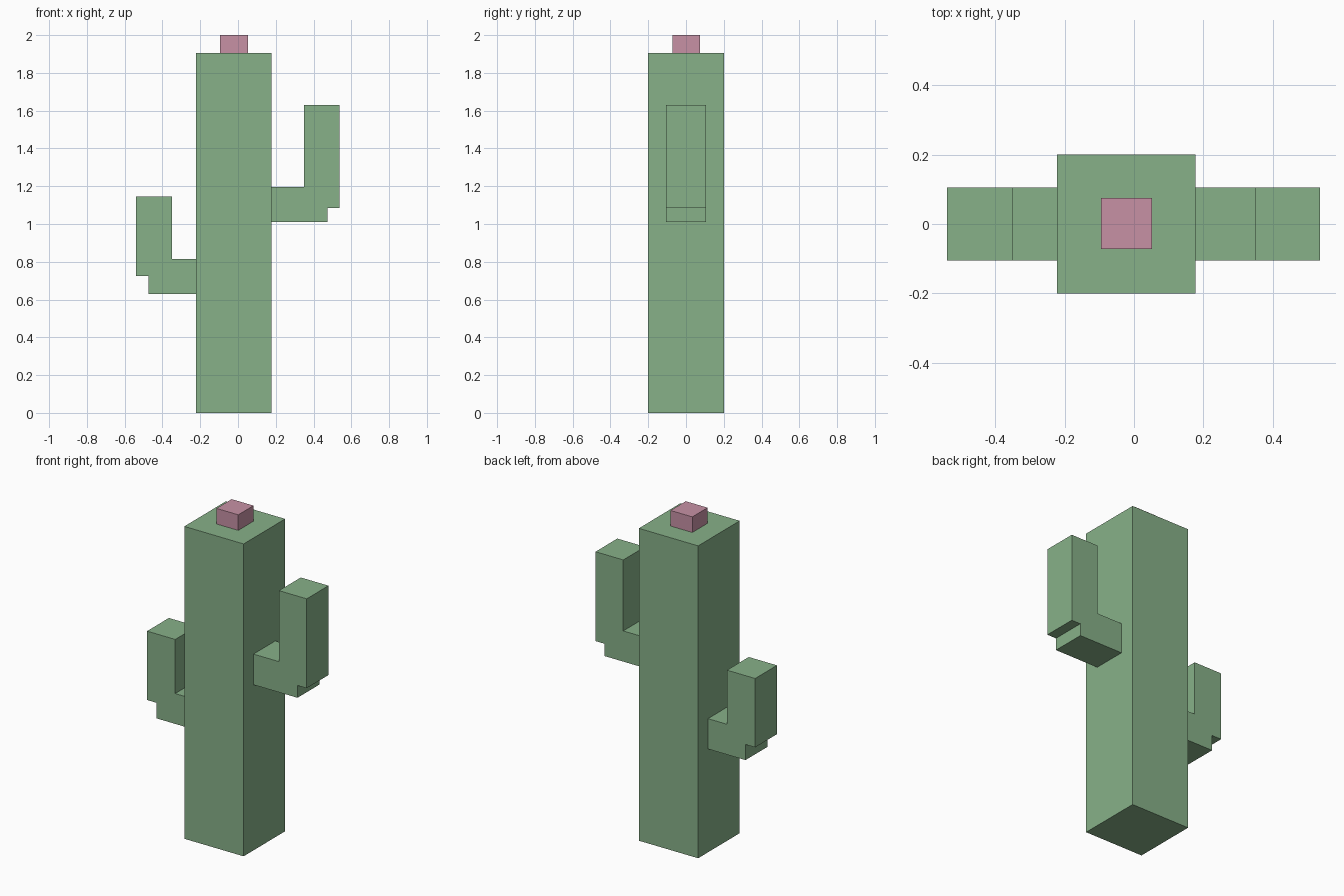
import bpy
import bmesh
from mathutils import Vector

old = bpy.data.objects.get("Cube")
if old:
    bpy.data.objects.remove(old, do_unlink=True)


def make_material(name, rgb):
    mat = bpy.data.materials.new(name)
    mat.use_nodes = True
    mat.diffuse_color = (*rgb, 1)
    shader = next(n for n in mat.node_tree.nodes if n.type == "BSDF_PRINCIPLED")
    shader.inputs["Base Color"].default_value = (*rgb, 1)
    return mat


def extrude_profile(name, outline, y_min, y_max, mat):
    """Extrude a closed x-z outline from y_min to y_max."""
    bm = bmesh.new()
    face = bm.faces.new([bm.verts.new((x, y_min, z)) for x, z in outline])
    result = bmesh.ops.extrude_face_region(bm, geom=[face])
    moved = [v for v in result["geom"] if isinstance(v, bmesh.types.BMVert)]
    bmesh.ops.translate(bm, verts=moved, vec=Vector((0, y_max - y_min, 0)))
    # Close the front, which the extrusion may leave open or keep
    holes = [e for e in bm.edges if e.is_boundary]
    if holes:
        bmesh.ops.holes_fill(bm, edges=holes)
    bmesh.ops.recalc_face_normals(bm, faces=bm.faces)
    mesh = bpy.data.meshes.new(name)
    bm.to_mesh(mesh)
    bm.free()
    mesh.materials.append(mat)
    obj = bpy.data.objects.new(name, mesh)
    bpy.context.collection.objects.link(obj)
    return obj


def block(name, x0, x1, y0, y1, z0, z1, mat):
    return extrude_profile(name, [(x0, z0), (x1, z0), (x1, z1), (x0, z1)], y0, y1, mat)


def arm(name, side, root, outer, bottom, step, shelf, top):
    """Stepped elbow: a short branch out of the trunk and an upright."""
    outline = [(root, bottom), (0.475, bottom), (0.475, step), (outer, step),
               (outer, top), (0.35, top), (0.35, shelf), (root, shelf)]
    return extrude_profile(name, [(side * x, z) for x, z in outline],
                           -0.105, 0.105, green)


green = make_material("cactus green", (0.245, 0.44, 0.25))
pink = make_material("flower pink", (0.57, 0.285, 0.375))

# Trunk and flower
block("trunk", -0.222, 0.178, -0.2, 0.2, 0, 1.905, green)
block("flower", -0.095, 0.052, -0.072, 0.075, 1.905, 2.0, pink)

# Arms, the left one higher and longer
arm("left_arm", 1, 0.17, 0.537, 1.01, 1.085, 1.197, 1.63)
arm("right_arm", -1, 0.21, 0.54, 0.63, 0.725, 0.815, 1.145)
